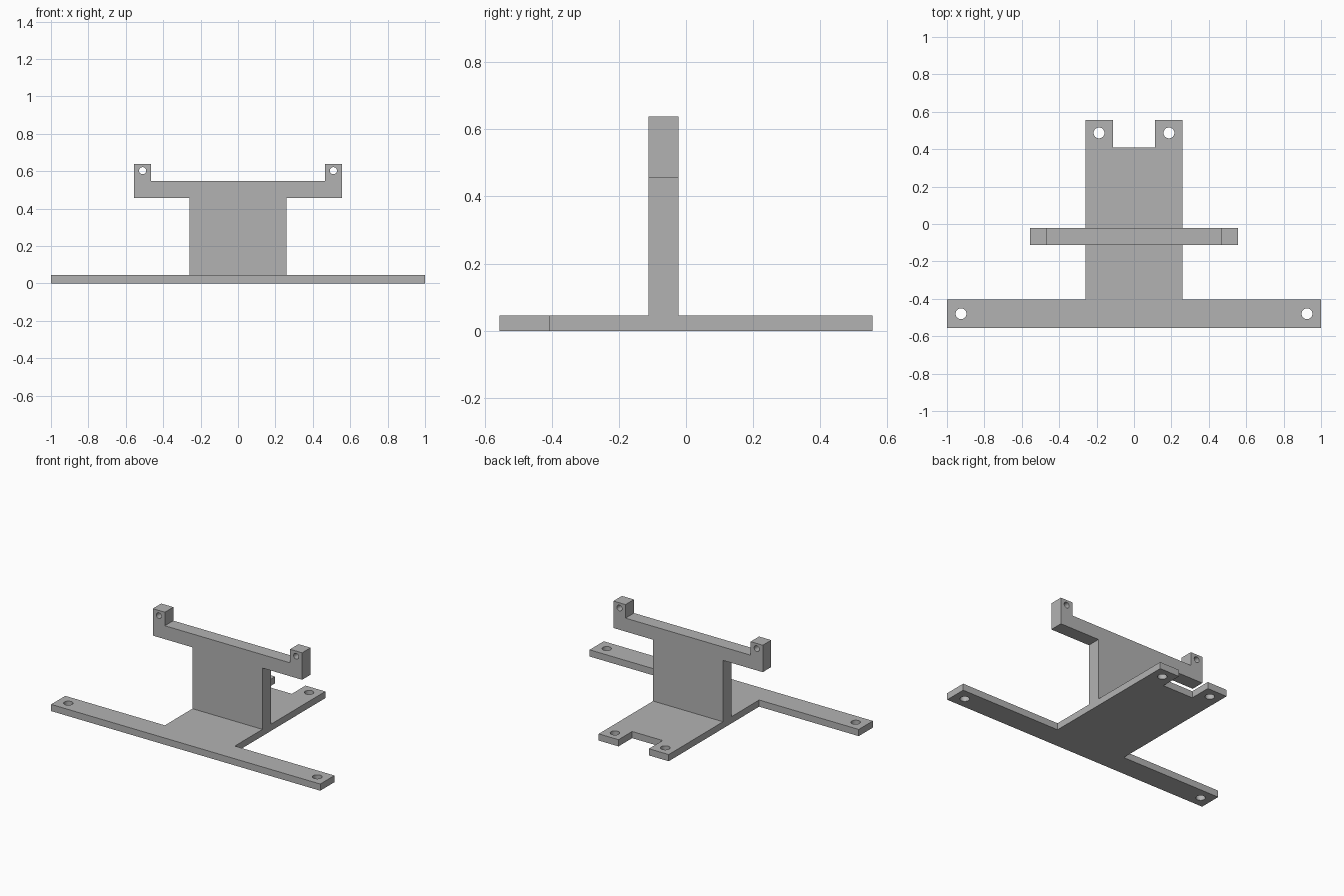
import bpy, bmesh, math
from mathutils import Matrix, Vector

cube = bpy.data.objects.get("Cube")
if cube:
    bpy.data.objects.remove(cube, do_unlink=True)

grey = bpy.data.materials.new("matte grey")
grey.use_nodes = True
grey.diffuse_color = (0.45, 0.45, 0.45, 1)
grey.node_tree.nodes["Principled BSDF"].inputs["Base Color"].default_value = (0.45, 0.45, 0.45, 1)


def add_loop(bm, points):
    verts = [bm.verts.new((x, y, 0)) for x, y in points]
    return [bm.edges.new((v, verts[i - 1])) for i, v in enumerate(verts)]


def drilled_plate(name, half_outline, holes, thickness, matrix):
    """Mirror a right-half outline, cut mirrored round holes, and extrude it."""
    outline = half_outline + [(-x, y) for x, y in reversed(half_outline)]
    bm = bmesh.new()
    edges = add_loop(bm, outline)
    for hx, hy, r in holes:
        for side in (-1, 1):
            angles = [math.tau * i / 32 for i in range(32)]
            edges += add_loop(bm, [(side * hx + r * math.cos(a), hy + r * math.sin(a)) for a in angles])
    bmesh.ops.triangle_fill(bm, edges=edges, use_beauty=True, normal=Vector((0, 0, 1)))
    solid = bmesh.ops.extrude_face_region(bm, geom=bm.faces[:], use_keep_orig=True)
    top = [g for g in solid["geom"] if isinstance(g, bmesh.types.BMVert)]
    bmesh.ops.translate(bm, verts=top, vec=(0, 0, thickness))
    bmesh.ops.recalc_face_normals(bm, faces=bm.faces[:])
    bm.transform(matrix)
    mesh = bpy.data.meshes.new(name)
    bm.to_mesh(mesh)
    bm.free()
    mesh.materials.append(grey)
    obj = bpy.data.objects.new(name, mesh)
    bpy.context.collection.objects.link(obj)
    obj.select_set(True)
    bpy.context.view_layer.objects.active = obj
    bpy.ops.object.shade_smooth_by_angle(angle=math.radians(30))
    obj.select_set(False)
    return obj


BASE_TOP = 0.045

# Base: wide front bar, central plate and a notched back edge
drilled_plate(
    "base_plate",
    [(1, -0.555), (1, -0.405), (0.26, -0.405), (0.26, 0.555), (0.113, 0.555), (0.113, 0.41)],
    [(0.925, -0.48, 0.029), (0.187, 0.487, 0.029)],
    BASE_TOP, Matrix.Identity(4))

# Upright: wall with a crossbar and raised drilled ends
drilled_plate(
    "upright_bracket",
    [(0.26, BASE_TOP), (0.26, 0.457), (0.555, 0.457), (0.555, 0.638), (0.465, 0.638), (0.465, 0.547)],
    [(0.51, 0.603, 0.019)],
    0.09, Matrix.Translation((0, -0.022, 0)) @ Matrix.Rotation(math.pi / 2, 4, "X"))
